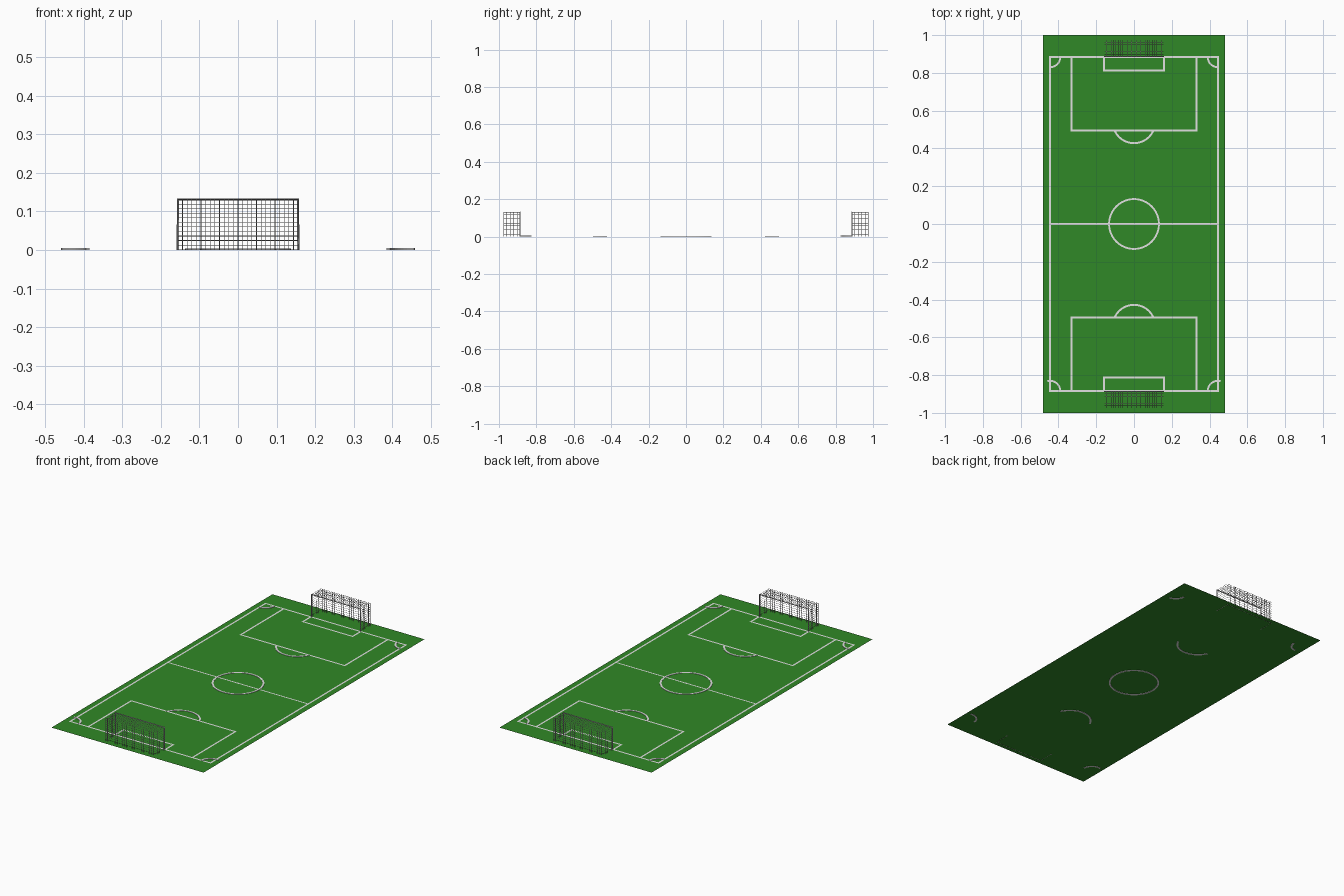
import bpy, bmesh, math

if "Cube" in bpy.data.objects:
    bpy.data.objects.remove(bpy.data.objects["Cube"])


def material(name, r, g, b):
    m = bpy.data.materials.new(name)
    m.diffuse_color = (r, g, b, 1)
    m.use_nodes = True
    m.node_tree.nodes["Principled BSDF"].inputs["Base Color"].default_value = m.diffuse_color
    return m


GRASS = material("grass_green", 0.03, 0.25, 0.02)
PAINT = material("line_white", 0.75, 0.75, 0.75)
POST = material("post_grey", 0.6, 0.6, 0.6)
NET = material("net_grey", 0.5, 0.5, 0.5)

GROUND, TOP = 0.002, 0.0035      # grass level and paint level
W = 0.01                         # painted line width
PX, PY = 0.445, 0.885            # touchline and goal line


def mesh_object(name, bm, mat):
    me = bpy.data.meshes.new(name)
    bmesh.ops.recalc_face_normals(bm, faces=bm.faces[:])
    bm.to_mesh(me)
    bm.free()
    me.materials.append(mat)
    ob = bpy.data.objects.new(name, me)
    bpy.context.collection.objects.link(ob)
    return ob


def bars(name, segments, width=W):
    """Flat painted bars along axis-aligned segments (x0, y0, x1, y1)."""
    bm = bmesh.new()
    h = width / 2
    for x0, y0, x1, y1 in segments:
        xa, xb = min(x0, x1) - h, max(x0, x1) + h
        ya, yb = min(y0, y1) - h, max(y0, y1) + h
        f = bm.faces.new([bm.verts.new(p) for p in
                          ((xa, ya, TOP), (xb, ya, TOP), (xb, yb, TOP), (xa, yb, TOP))])
    ob = mesh_object(name, bm, PAINT)
    for p in ob.data.polygons:
        if p.normal.z < 0:
            p.flip()
    return ob


def arc(name, cx, cy, r, a0, a1, steps=24, top=0.004):
    """Curved painted line with a thin rectangular section."""
    bm = bmesh.new()
    rings = []
    for i in range(steps + 1):
        a = math.radians(a0 + (a1 - a0) * i / steps)
        rings.append([bm.verts.new((cx + q * math.cos(a), cy + q * math.sin(a), z))
                      for q, z in ((r - W / 2, 0), (r + W / 2, 0),
                                   (r + W / 2, top), (r - W / 2, top))])
    for a, b in zip(rings, rings[1:]):
        for k in range(4):
            n = (k + 1) % 4
            bm.faces.new((a[k], a[n], b[n], b[k]))
    bm.faces.new(rings[0])
    bm.faces.new(rings[-1])
    bmesh.ops.remove_doubles(bm, verts=bm.verts[:], dist=1e-6)
    return mesh_object(name, bm, PAINT)


def tubes(name, paths, radius, mat, res=0):
    """Round tubes along straight-sided paths, turned into one mesh."""
    cu = bpy.data.curves.new(name, 'CURVE')
    cu.dimensions = '3D'
    cu.bevel_depth = radius
    cu.bevel_resolution = res
    cu.use_fill_caps = True
    for path in paths:
        sp = cu.splines.new('POLY')
        sp.points.add(len(path) - 1)
        for pt, co in zip(sp.points, path):
            pt.co = (*co, 1)
    cu.materials.append(mat)
    ob = bpy.data.objects.new(name, cu)
    bpy.context.collection.objects.link(ob)
    bpy.ops.object.select_all(action='DESELECT')
    ob.select_set(True)
    bpy.context.view_layer.objects.active = ob
    bpy.ops.object.convert(target='MESH')
    return bpy.context.object


# Grass
bm = bmesh.new()
bm.faces.new([bm.verts.new((x, y, GROUND)) for x, y in
              ((-0.482, -1), (0.482, -1), (0.482, 1), (-0.482, 1))])
mesh_object("grass_field", bm, GRASS)

# Outer boundary, halfway line, centre circle and spot
bars("boundary_lines", [(-PX, -PY, PX, -PY), (-PX, PY, PX, PY),
                        (-PX, -PY, -PX, PY), (PX, -PY, PX, PY)])
bars("halfway_line", [(-PX, 0, PX, 0)], 0.008)
arc("centre_circle", 0, 0, 0.132, 0, 360, 48)
bars("centre_spot", [(0, 0, 0, 0)], 0.012)

for s, end in ((-1, "front"), (1, "back")):
    # Penalty area, goal area and the arc in front of them
    for label, hx, y in (("penalty_area", 0.33, 0.495), ("goal_area", 0.158, 0.812)):
        bars(f"{end}_{label}", [(-hx, s * PY, -hx, s * y), (hx, s * PY, hx, s * y),
                                (-hx, s * y, hx, s * y)])
    half = 67
    arc(f"{end}_penalty_arc", 0, s * 0.54, 0.112, -s * 90 - half, -s * 90 + half)

    # Corner arcs
    for t, side in ((-1, "left"), (1, "right")):
        extra = 14 if s < 0 else 0
        a_side = -s * 90                       # direction along the touchline
        a_goal = 180 if t > 0 else 0           # direction along the goal line
        if t > 0 and s < 0:
            a0, a1 = 90 - extra, 180
        elif t > 0:
            a0, a1 = 180, 270
        elif s < 0:
            a0, a1 = 0, 90 + extra
        else:
            a0, a1 = -90, 0
        arc(f"{end}_{side}_corner_arc", t * PX, s * PY, 0.055, a0, a1, 10, 0.005)

    # Goal frame
    gx, gz, y0, y1 = 0.156, 0.131, s * 0.887, s * 0.974
    tubes(f"{end}_goal_frame",
          [[(-gx, y0, 0), (-gx, y0, gz), (gx, y0, gz), (gx, y0, 0)]], 0.0035, POST, 1)

    # Net: hoops round the back, strands over the top, arches across the depth
    nx, nz, ny = 26, 11, 7
    strands = []
    for i in range(nz + 1):
        z = 0.001 + (gz - 0.001) * i / nz
        strands.append([(-gx, y0, z), (-gx, y1, z), (gx, y1, z), (gx, y0, z)])
    for i in range(nx + 1):
        x = -gx + 2 * gx * i / nx
        strands.append([(x, y0, gz), (x, y1, gz), (x, y1, 0)])
    for i in range(1, ny + 1):
        y = y0 + (y1 - y0) * i / ny
        strands.append([(-gx, y, 0), (-gx, y, gz), (gx, y, gz), (gx, y, 0)])
    tubes(f"{end}_goal_net", strands, 0.0008, NET)
